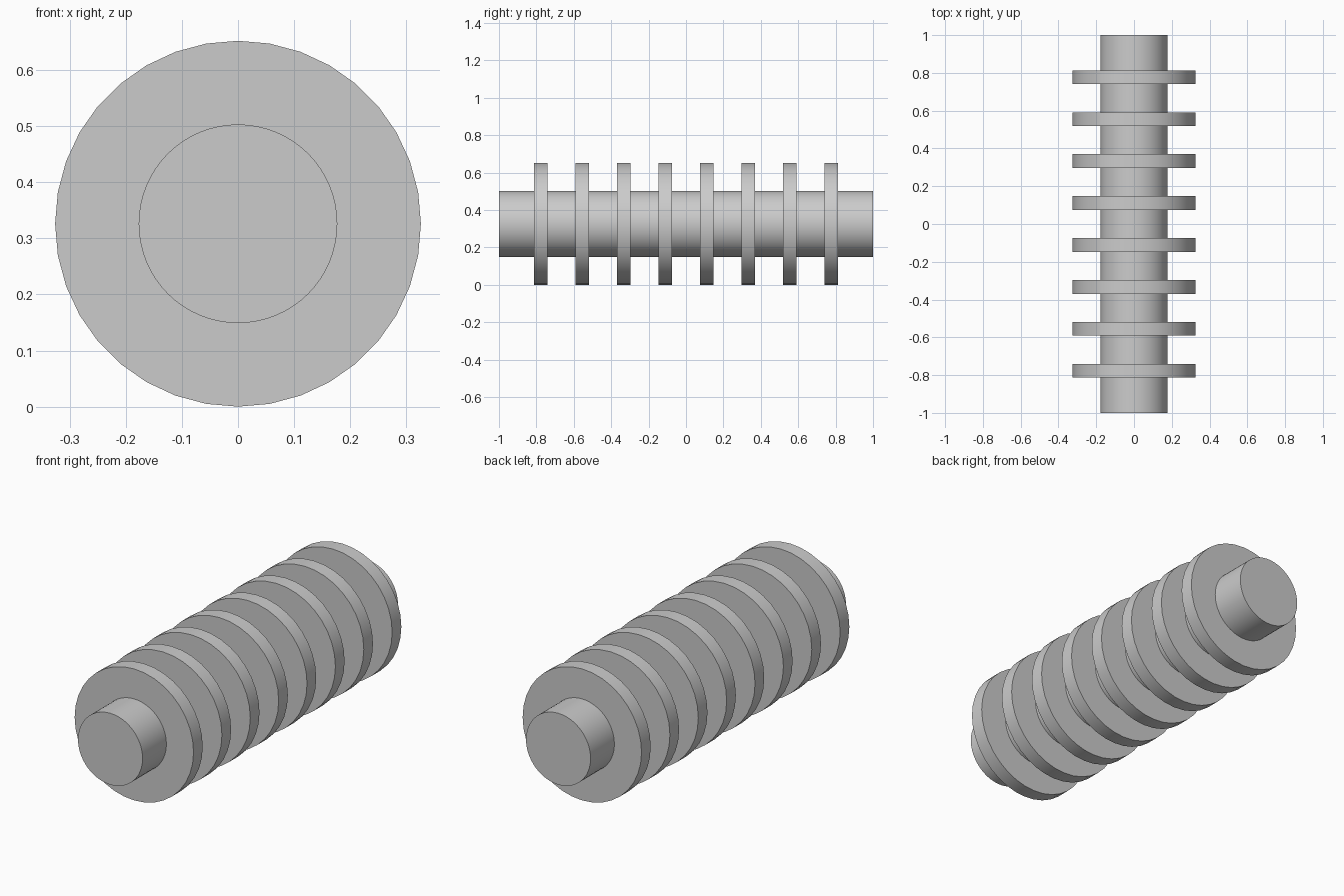
import bpy
import math

if "Cube" in bpy.data.objects:
    bpy.data.objects.remove(bpy.data.objects["Cube"])

AXIS_Z = 0.326

grey = bpy.data.materials.new("plain grey")
grey.diffuse_color = (0.6, 0.6, 0.6, 1)
grey.use_nodes = True
grey.node_tree.nodes["Principled BSDF"].inputs["Base Color"].default_value = grey.diffuse_color


def rod(name, radius, length, y, sides):
    """Smooth cylinder lying along y with crisp end rims."""
    bpy.ops.mesh.primitive_cylinder_add(
        vertices=sides, radius=radius, depth=length,
        location=(0, y, AXIS_Z), rotation=(math.pi / 2, 0, 0))
    ob = bpy.context.object
    ob.name = name
    ob.data.materials.append(grey)
    bpy.ops.object.shade_smooth_by_angle(angle=math.radians(30))
    return ob


# Central shaft
rod("shaft", 0.177, 2.0, 0, 64)

# Eight evenly spaced discs along the shaft
PITCH = 2 / 9
for i in range(8):
    rod(f"disc_{i + 1}", 0.326, 0.072, (i - 3.5) * PITCH, 36)
